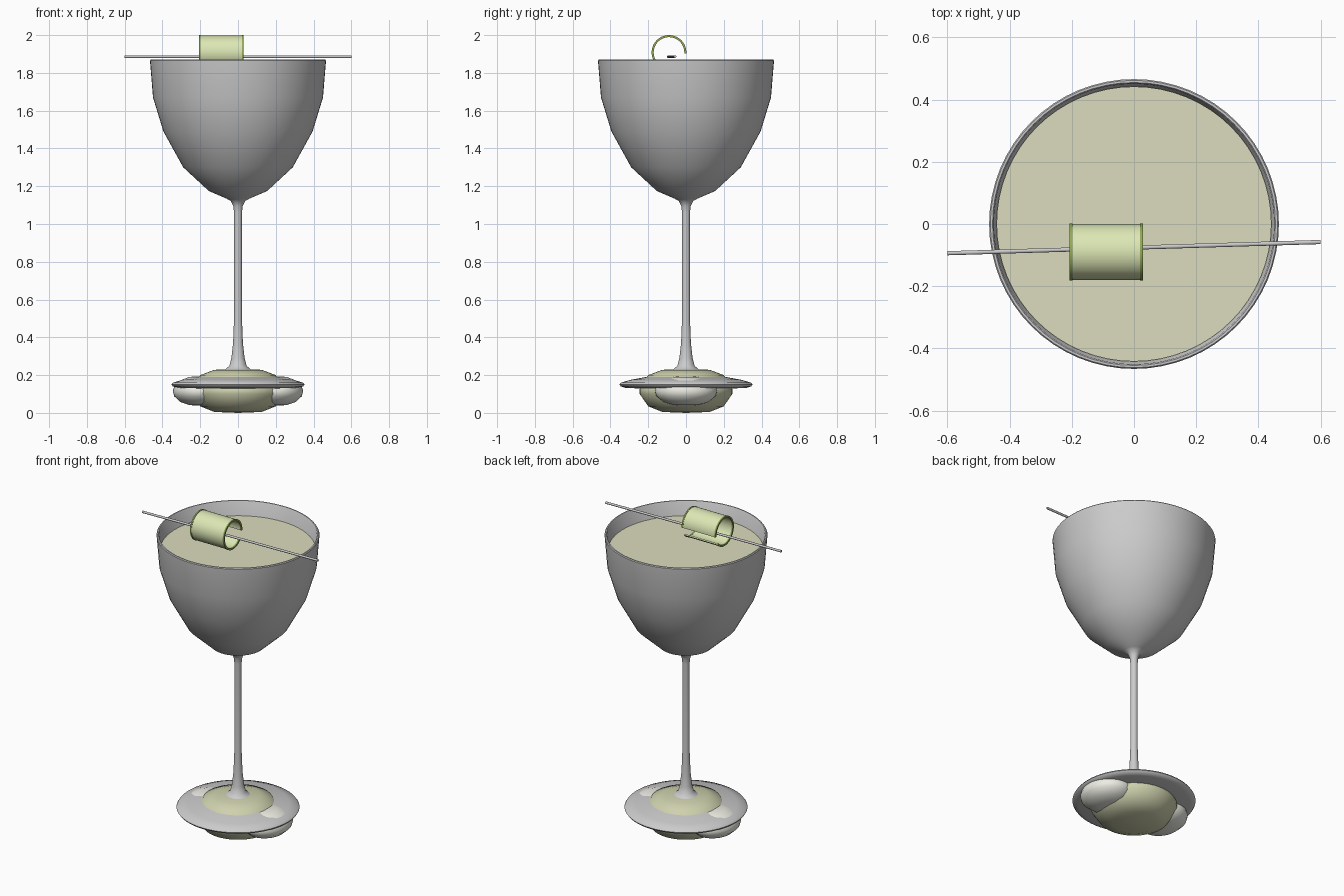
import bpy, math
from mathutils import Vector

if "Cube" in bpy.data.objects:
    bpy.data.objects.remove(bpy.data.objects["Cube"])


def material(name, rgb):
    m = bpy.data.materials.new(name)
    m.diffuse_color = (*rgb, 1)
    m.use_nodes = True
    m.node_tree.nodes["Principled BSDF"].inputs["Base Color"].default_value = m.diffuse_color
    return m


def add_mesh(name, verts, faces, mat=None, angle=40):
    me = bpy.data.meshes.new(name)
    me.from_pydata(verts, [], faces)
    ob = bpy.data.objects.new(name, me)
    bpy.context.collection.objects.link(ob)
    if mat:
        me.materials.append(mat)
    bpy.ops.object.select_all(action='DESELECT')
    ob.select_set(True)
    bpy.context.view_layer.objects.active = ob
    bpy.ops.object.shade_smooth_by_angle(angle=math.radians(angle))
    return ob


def lathe(name, profile, mat=None, n=64, scale=(1, 1), cx=0, angle=40):
    """Spin a bottom-to-top (radius, z) profile; radius 0 makes a pole."""
    verts, faces, rings = [], [], []
    for r, z in profile:
        k = 1 if r == 0 else n
        rings.append((len(verts), k))
        for i in range(k):
            a = 2 * math.pi * i / n
            verts.append((cx + r * scale[0] * math.cos(a), r * scale[1] * math.sin(a), z))
    for (s, ks), (t, kt) in zip(rings, rings[1:]):
        for i in range(n):
            j = (i + 1) % n
            if ks == 1:
                faces.append((s, t + j, t + i))
            elif kt == 1:
                faces.append((s + i, s + j, t))
            else:
                faces.append((s + i, s + j, t + j, t + i))
    return add_mesh(name, verts, faces, mat, angle)


def curl(name, x0, x1, r_in, r_out, mat, start=-3, end=318, n=56):
    """Open rolled band around the x axis."""
    verts, faces = [], []
    for i in range(n + 1):
        a = math.radians(start + (end - start) * i / n)
        for x, r in ((x0, r_in), (x1, r_in), (x1, r_out), (x0, r_out)):
            verts.append((x, -0.09 + r * math.cos(a), 1.908 + r * math.sin(a)))
    for i in range(n):
        for k in range(4):
            a, b = 4 * i + k, 4 * i + (k + 1) % 4
            faces.append((b, a, a + 4, b + 4))
    faces += [(0, 1, 2, 3), tuple(4 * n + k for k in (3, 2, 1, 0))]
    return add_mesh(name, verts, faces, mat)


cream = material("cream", (0.85, 0.85, 0.78))
drink = material("drink", (0.72, 0.72, 0.52))
olive = material("olive", (0.62, 0.64, 0.42))
flesh = material("flesh", (0.72, 0.80, 0.46))
skin = material("skin", (0.30, 0.40, 0.10))

# Glass: foot, stem, outer bowl, rim, inner bowl
lathe("glass", [
    (0, 0.13), (0.20, 0.128), (0.32, 0.132), (0.345, 0.14), (0.352, 0.15), (0.345, 0.16),
    (0.29, 0.176), (0.20, 0.192), (0.12, 0.208), (0.068, 0.23), (0.045, 0.25), (0.035, 0.29),
    (0.026, 0.37), (0.021, 0.50), (0.021, 1.06), (0.025, 1.095), (0.038, 1.122), (0.06, 1.134),
    (0.155, 1.175), (0.29, 1.30), (0.395, 1.49), (0.45, 1.67), (0.466, 1.865), (0.462, 1.87),
    (0.455, 1.87), (0.451, 1.865), (0.435, 1.675), (0.38, 1.50), (0.277, 1.315),
    (0.145, 1.195), (0, 1.15)])

# Drink filling the bowl
lathe("drink", [(0, 1.152), (0.143, 1.197), (0.275, 1.317), (0.378, 1.502),
                (0.433, 1.677), (0.442, 1.78), (0, 1.78)], drink)

# Flattened olive-coloured core under and through the foot
lathe("base_core", [(0, 0), (0.125, 0.005), (0.20, 0.035), (0.245, 0.10), (0.245, 0.125),
                    (0.20, 0.20), (0.125, 0.228), (0, 0.233)], olive, angle=60)

# Pale pebbles on both sides of the core
pebble = [(0, 0.038), (0.38, 0.041), (0.72, 0.057), (0.95, 0.088), (1, 0.115),
          (0.95, 0.142), (0.72, 0.173), (0.38, 0.191), (0, 0.193)]
for side, sx in (("left", -1), ("right", 1)):
    lathe("base_pebble_" + side, pebble, cream, n=40, scale=(0.145, 0.165),
          cx=sx * 0.2, angle=60)

# Rolled garnish with dark skin along both edges
curl("garnish_roll", -0.2, 0.022, 0.082, 0.09, flesh)
for side, x in (("left", -0.207), ("right", 0.02)):
    curl("garnish_skin_" + side, x, x + 0.009, 0.081, 0.092, skin)

# Pick lying across the rim
a, b = Vector((-0.6, -0.094, 1.886)), Vector((0.6, -0.058, 1.886))
bpy.ops.mesh.primitive_cylinder_add(vertices=10, radius=0.007, depth=(b - a).length,
                                    location=(a + b) / 2)
pick = bpy.context.object
pick.name = "garnish_pick"
pick.rotation_euler = (b - a).to_track_quat('Z', 'Y').to_euler()
bpy.ops.object.shade_smooth_by_angle(angle=math.radians(40))
